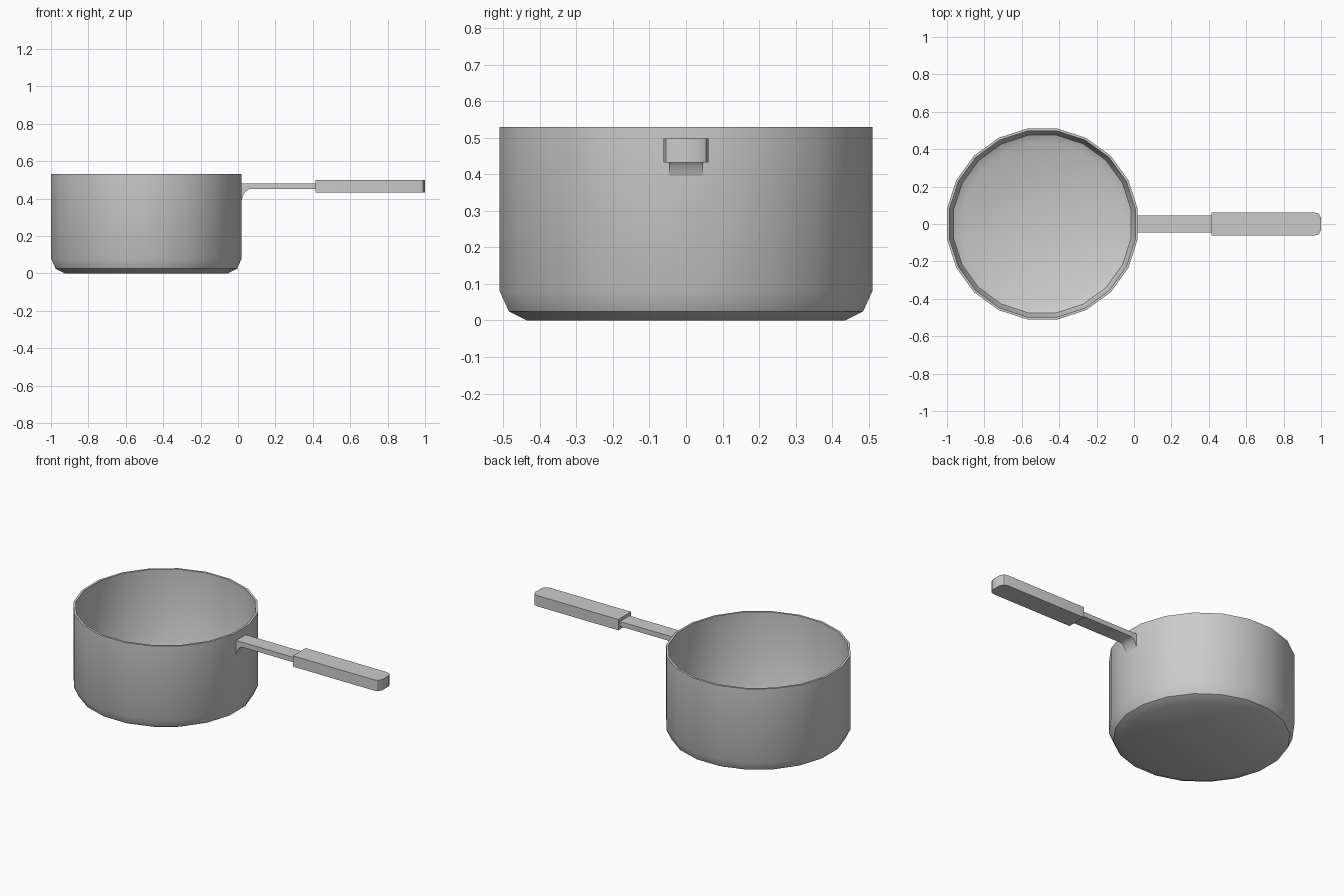
import bpy, bmesh, math

cube = bpy.data.objects.get("Cube")
if cube:
    bpy.data.objects.remove(cube, do_unlink=True)

metal = bpy.data.materials.new("grey_metal")
metal.use_nodes = True
GREY = (0.6, 0.6, 0.6, 1)
metal.diffuse_color = GREY
metal.node_tree.nodes["Principled BSDF"].inputs["Base Color"].default_value = GREY


def finish(name, bm):
    """Turn a bmesh into a named, smooth-by-angle object."""
    bmesh.ops.recalc_face_normals(bm, faces=bm.faces)
    mesh = bpy.data.meshes.new(name)
    bm.to_mesh(mesh)
    bm.free()
    mesh.materials.append(metal)
    obj = bpy.data.objects.new(name, mesh)
    bpy.context.collection.objects.link(obj)
    bpy.ops.object.select_all(action="DESELECT")
    obj.select_set(True)
    bpy.context.view_layer.objects.active = obj
    bpy.ops.object.shade_smooth_by_angle(angle=math.radians(30))
    return obj


def lathe(name, profile, centre_x, sides):
    """Spin (apothem, z) points into a closed many-sided solid."""
    bm = bmesh.new()
    corner = 1 / math.cos(math.pi / sides)
    rings = []
    for r, z in profile:
        angles = [(i + 0.5) * math.tau / sides for i in range(sides)]
        rings.append([bm.verts.new((centre_x + r * corner * math.cos(a),
                                    r * corner * math.sin(a), z)) for a in angles])
    for low, high in zip(rings, rings[1:]):
        for i in range(sides):
            j = (i + 1) % sides
            bm.faces.new((low[i], low[j], high[j], high[i]))
    bm.faces.new(rings[0])
    bm.faces.new(rings[-1])
    return finish(name, bm)


def extrude(name, points, offset):
    """Extrude an outline of 3D points along an offset."""
    bm = bmesh.new()
    face = bm.faces.new([bm.verts.new(p) for p in points])
    result = bmesh.ops.extrude_face_region(bm, geom=[face], use_keep_orig=True)
    moved = [v for v in result["geom"] if isinstance(v, bmesh.types.BMVert)]
    bmesh.ops.translate(bm, verts=moved, vec=offset)
    return finish(name, bm)


# Pot: bevelled base, straight outer wall, thin rim, hollow inside
outer = [(0.435, 0), (0.485, 0.025), (0.51, 0.08), (0.51, 0.53)]
inner = [(0.497, 0.53), (0.497, 0.083), (0.475, 0.037), (0.43, 0.014)]
lathe("pot", outer + inner, -0.49, 20)

# Stem: thin bar that flares down where it meets the pot
stem = [(0.01, 0.48), (0.43, 0.48), (0.43, 0.45), (0.06, 0.45),
        (0.042, 0.44), (0.028, 0.42), (0.02, 0.395), (0.01, 0.395)]
extrude("handle_stem", [(x, -0.046, z) for x, z in stem], (0, 0.092, 0))

# Grip: thicker bar with rounded corners at the far end
half = [(0.415, 0.062), (0.965, 0.062), (0.988, 0.055), (1.0, 0.033)]
outline = half + [(x, -y) for x, y in reversed(half)]
extrude("handle_grip", [(x, y, 0.432) for x, y in outline], (0, 0, 0.066))
